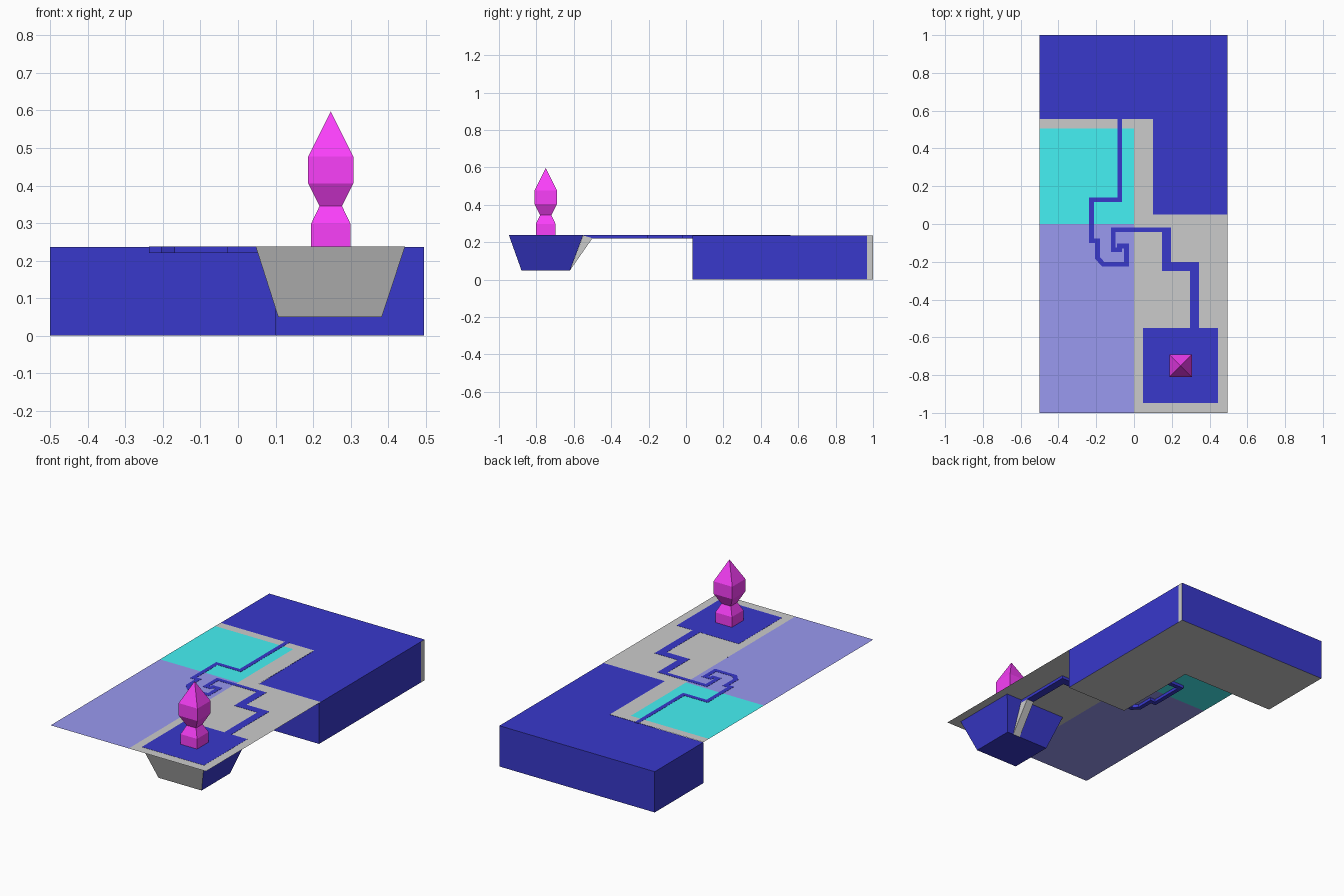
import bpy, bmesh
from mathutils import Vector

if "Cube" in bpy.data.objects:
    bpy.data.objects.remove(bpy.data.objects["Cube"])

TOP = 0.237


def material(name, rgb):
    m = bpy.data.materials.new(name)
    m.diffuse_color = (*rgb, 1)
    m.use_nodes = True
    m.node_tree.nodes["Principled BSDF"].inputs["Base Color"].default_value = m.diffuse_color
    return m


NAVY = material("deep_blue", (0.04, 0.04, 0.6))
CYAN = material("cyan", (0.06, 0.88, 0.9))
VIOLET = material("soft_blue", (0.32, 0.32, 0.87))
PINK = material("magenta", (0.95, 0.05, 0.95))
GREY = material("grey", (0.66, 0.66, 0.66))


def loft(name, rings, mats, grey_faces=lambda f: False, caps=True):
    """Skin a stack of equal-sized rings; chosen faces use the second material."""
    bm = bmesh.new()
    loops = [[bm.verts.new(p) for p in r] for r in rings]
    n = len(loops[0])
    for a, b in zip(loops, loops[1:]):
        for i in range(n):
            j = (i + 1) % n
            bm.faces.new((a[i], a[j], b[j], b[i]))
    if caps:
        bm.faces.new(loops[0][::-1])
        bm.faces.new(loops[-1])
    bmesh.ops.remove_doubles(bm, verts=bm.verts, dist=1e-5)
    bmesh.ops.recalc_face_normals(bm, faces=bm.faces)
    for f in bm.faces:
        f.material_index = int(grey_faces(f))
    me = bpy.data.meshes.new(name)
    bm.to_mesh(me)
    bm.free()
    for m in mats:
        me.materials.append(m)
    ob = bpy.data.objects.new(name, me)
    bpy.context.collection.objects.link(ob)
    return ob


def ring(pts, z):
    return [(x, y, z) for x, y in pts]


def rect(x0, x1, y0, y1):
    return [(x0, y0), (x1, y0), (x1, y1), (x0, y1)]


def sheet(name, pts, z, mat):
    me = bpy.data.meshes.new(name)
    me.from_pydata(ring(pts, z), [], [list(range(len(pts)))])
    me.materials.append(mat)
    ob = bpy.data.objects.new(name, me)
    bpy.context.collection.objects.link(ob)


def channel(name, path, width):
    """Shallow mitred canal following a path."""
    p = [Vector(q) for q in path]
    d = [(b - a).normalized() for a, b in zip(p, p[1:])]
    d = [d[0]] + d + [d[-1]]
    left, right = [], []
    for q, a, b in zip(p, d, d[1:]):
        na, nb = Vector((-a.y, a.x)), Vector((-b.y, b.x))
        off = (na + nb) / (1 + na.dot(nb)) * width / 2
        left.append(q + off)
        right.append(q - off)
    outline = left + right[::-1]
    loft(name, [ring(outline, 0.22), ring(outline, TOP + 0.001)], [NAVY])


# L-shaped block of deep water with grey underside and end strip
ell = [(-0.5, 0.555), (0.1, 0.555), (0.1, 0.035), (0.495, 0.035),
       (0.495, 0.967), (0.495, 1), (-0.5, 1)]
loft("sea_block", [ring(ell, 0), ring(ell, TOP - 0.001)], [NAVY, GREY],
     lambda f: f.normal.z < -0.9 or
     (f.normal.x > 0.9 and f.calc_center_median().y > 0.967))

# thin ground sheets
sheet("paved_ground", [(0, -1), (0.495, -1), (0.495, 0.05), (0.1, 0.05),
                       (0.1, 0.555), (-0.5, 0.555), (-0.5, 0.505), (0, 0.505)], TOP, GREY)
sheet("cyan_field", rect(-0.5, 0, 0, 0.505), TOP, CYAN)
sheet("blue_field", rect(-0.5, 0, -1, 0), TOP, VIOLET)

# tapered pond with a grey front wall
loft("pond_basin", [ring(rect(0.107, 0.383, -0.88, -0.62), 0.05),
                    ring(rect(0.047, 0.445, -0.947, -0.55), TOP + 0.001)],
     [NAVY, GREY], lambda f: f.normal.y < -0.5)

# sloping spout under the canal mouth
wedge = [(-0.55, TOP - 0.001), (-0.62, 0.05), (-0.5, 0.222)]
loft("pond_spout", [[(x, y, z) for y, z in wedge] for x in (0.297, 0.343)], [GREY])

# canals
channel("narrow_canal", [(-0.075, 0.56), (-0.075, 0.128), (-0.225, 0.128),
                         (-0.225, -0.088), (-0.193, -0.088), (-0.193, -0.18),
                         (-0.163, -0.213), (-0.04, -0.213), (-0.04, -0.117),
                         (-0.077, -0.117), (-0.077, -0.137), (-0.11, -0.137),
                         (-0.11, -0.03), (0.19, -0.03)], 0.025)
channel("wide_canal", [(0.172, -0.018), (0.172, -0.225), (0.32, -0.225),
                       (0.32, -0.55)], 0.046)

# square stepped fountain
profile = [(0.053, TOP), (0.053, 0.297), (0.03, 0.345), (0.06, 0.405), (0.06, 0.477)]
rings = [ring(rect(0.247 - h, 0.247 + h, -0.75 - h, -0.75 + h), z) for h, z in profile]
rings.append([(0.247, -0.75, 0.597)] * 4)
bm_tip = rings.pop()
loft("fountain", rings, [PINK])
bpy.ops.mesh.primitive_cone_add(vertices=4, radius1=0.06 * 2 ** 0.5, depth=0.12,
                                end_fill_type='NOTHING', location=(0.247, -0.75, 0.537),
                                rotation=(0, 0, 0.785398))
tip = bpy.context.object
tip.name = "fountain_tip"
tip.data.materials.append(PINK)
